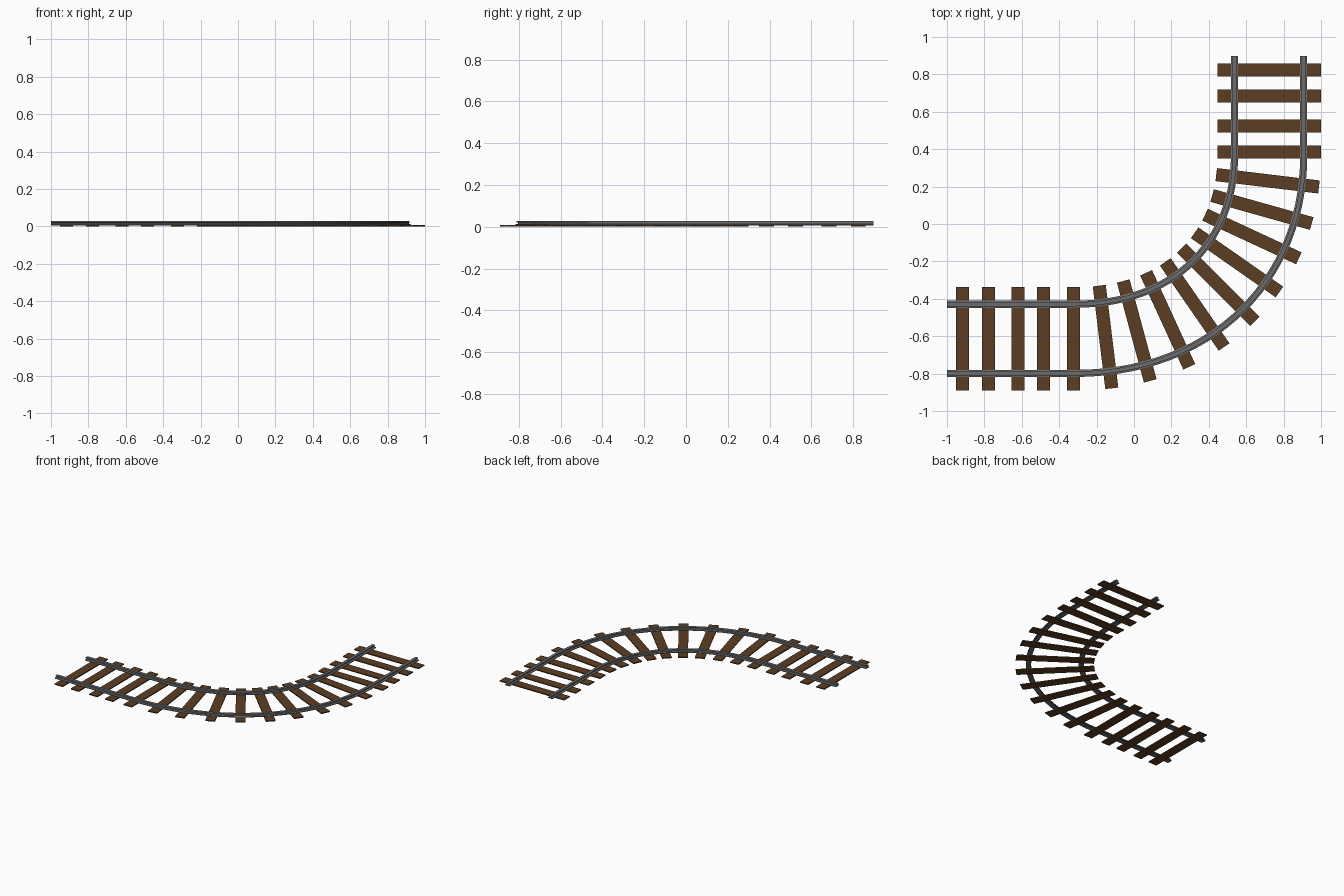
import bpy
import bmesh
from math import atan2
from mathutils import Vector, Matrix

cube = bpy.data.objects.get("Cube")
if cube:
    bpy.data.objects.remove(cube)


def material(name, colour):
    m = bpy.data.materials.new(name)
    m.use_nodes = True
    m.diffuse_color = (*colour, 1)
    m.node_tree.nodes["Principled BSDF"].inputs["Base Color"].default_value = (*colour, 1)
    return m


wood = material("brown wood", (0.105, 0.047, 0.017))
steel = material("grey steel", (0.15, 0.15, 0.155))

# Centre line: straight, bend, straight
START, END = Vector((-0.32, -0.614)), Vector((0.722, 0.36))
CORNER = Vector((END.x, START.y))
H1, H2 = START.lerp(CORNER, 0.638), END.lerp(CORNER, 0.543)


def bend(t):
    """Point and unit tangent on the bend."""
    u = 1 - t
    p = START * u**3 + H1 * 3 * u * u * t + H2 * 3 * u * t * t + END * t**3
    d = (H1 - START) * u * u + (H2 - H1) * 2 * u * t + (END - H2) * t * t
    return p, d.normalized()


STEPS = 28
EAST, NORTH = Vector((1, 0)), Vector((0, 1))
path = [(Vector((-1, START.y)), EAST)]
path += [bend(i / STEPS) for i in range(STEPS + 1)]
path.append((Vector((END.x, 0.897)), NORTH))


def finish(name, bm, mat):
    bmesh.ops.recalc_face_normals(bm, faces=bm.faces)
    mesh = bpy.data.meshes.new(name)
    bm.to_mesh(mesh)
    bm.free()
    mesh.materials.append(mat)
    ob = bpy.data.objects.new(name, mesh)
    bpy.context.collection.objects.link(ob)
    return ob


# Rails: flanged section swept along the offset centre line
half = [(0.019, 0.006), (0.019, 0.011), (0.006, 0.014),
        (0.006, 0.019), (0.011, 0.021), (0.011, 0.028)]
section = half + [(-x, z) for x, z in reversed(half)]


def rail(name, offset):
    bm = bmesh.new()
    rings = []
    for p, d in path:
        side = Vector((-d.y, d.x))
        ring = []
        for x, z in section:
            q = p + side * (offset + x)
            ring.append(bm.verts.new((q.x, q.y, z)))
        rings.append(ring)
    n = len(section)
    for a, b in zip(rings, rings[1:]):
        for i in range(n):
            j = (i + 1) % n
            bm.faces.new((a[i], a[j], b[j], b[i]))
    bm.faces.new(rings[0])
    bm.faces.new(rings[-1])
    ob = finish(name, bm, steel)
    bpy.context.view_layer.objects.active = ob
    ob.select_set(True)
    bpy.ops.object.shade_smooth_by_angle()
    ob.select_set(False)


rail("inner_rail", 0.185)
rail("outer_rail", -0.185)


# Sleepers: flat planks square to the track
def sleeper(index, p, d):
    bm = bmesh.new()
    turn = Matrix.Rotation(atan2(d.y, d.x), 4, "Z")
    place = Matrix.Translation((p.x, p.y, 0.004)) @ turn
    bmesh.ops.create_cube(bm, size=1, matrix=place @ Matrix.Diagonal((0.07, 0.553, 0.008, 1)))
    finish(f"sleeper_{index}", bm, wood)


def bend_at(fraction):
    """Bend position by share of its length."""
    pts = [bend(i / 400) for i in range(401)]
    steps = [(b[0] - a[0]).length for a, b in zip(pts, pts[1:])]
    goal, run = fraction * sum(steps), 0
    for pt, s in zip(pts, steps):
        if run >= goal:
            return pt
        run += s
    return pts[-1]


spots = [(Vector((x, START.y)), EAST) for x in (-0.917, -0.778, -0.62, -0.484, -0.324)]
spots += [bend_at(f) for f in (0.104, 0.21, 0.32, 0.423, 0.527, 0.624, 0.723, 0.82, 0.918)]
spots += [(Vector((END.x, y)), NORTH) for y in (0.385, 0.524, 0.684, 0.824)]
for i, (p, d) in enumerate(spots):
    sleeper(i + 1, p, d)
